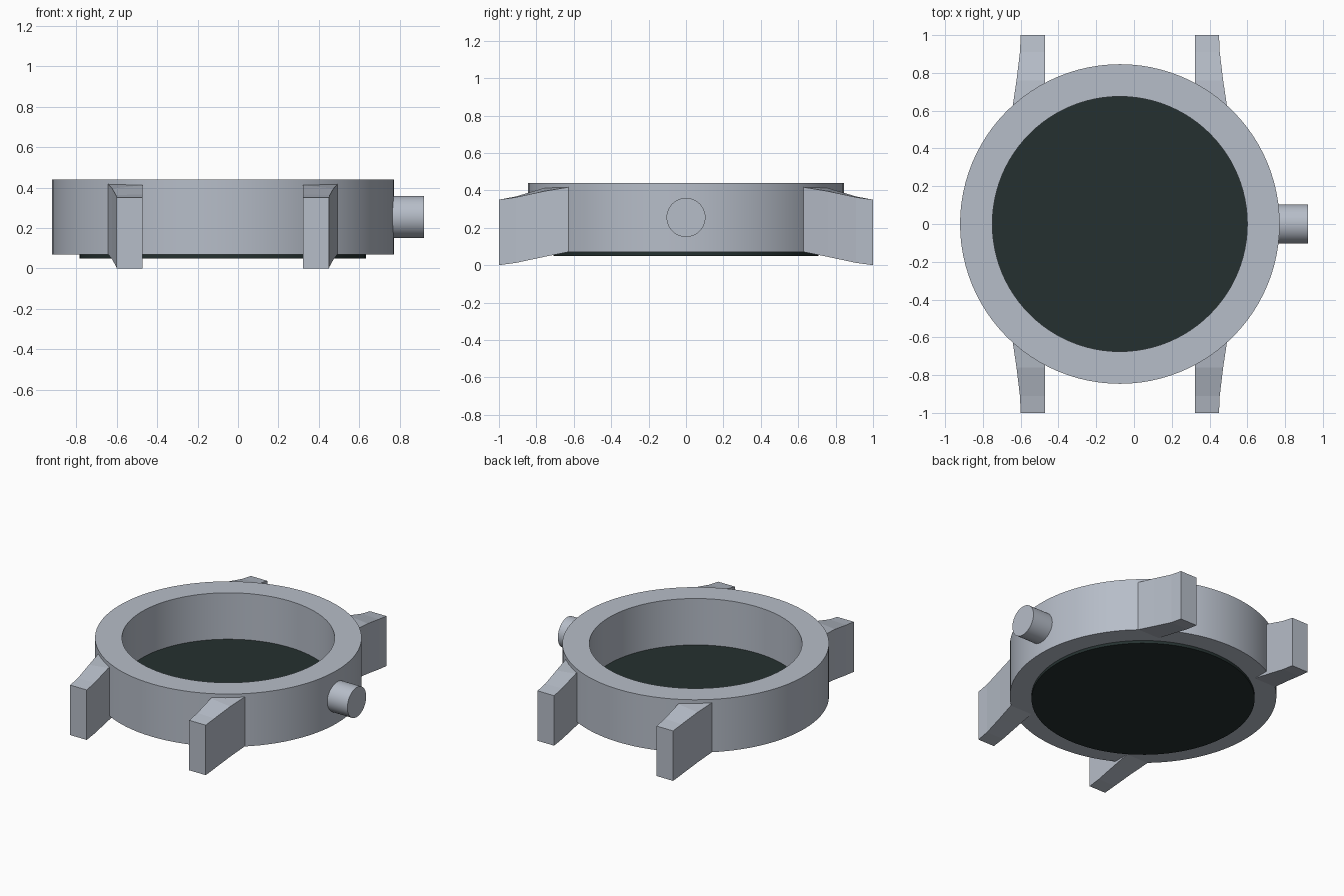
import bpy, bmesh, math
from mathutils import Matrix

cube = bpy.data.objects.get("Cube")
if cube:
    bpy.data.objects.remove(cube, do_unlink=True)

CENTRE_X = -0.075
SEGMENTS = 96


def material(name, colour, roughness):
    mat = bpy.data.materials.new(name)
    mat.use_nodes = True
    mat.diffuse_color = colour
    bsdf = next(n for n in mat.node_tree.nodes if n.type == 'BSDF_PRINCIPLED')
    bsdf.inputs["Base Color"].default_value = colour
    bsdf.inputs["Roughness"].default_value = roughness
    return mat


def finish(name, bm, mat, smooth=True):
    bmesh.ops.recalc_face_normals(bm, faces=bm.faces)
    mesh = bpy.data.meshes.new(name)
    bm.to_mesh(mesh)
    bm.free()
    mesh.materials.append(mat)
    obj = bpy.data.objects.new(name, mesh)
    bpy.context.collection.objects.link(obj)
    obj.location.x = CENTRE_X
    if smooth:
        bpy.ops.object.select_all(action='DESELECT')
        obj.select_set(True)
        bpy.context.view_layer.objects.active = obj
        bpy.ops.object.shade_smooth_by_angle(angle=math.radians(30))
    return obj


def cylinder(name, radius, depth, matrix, mat):
    bm = bmesh.new()
    bmesh.ops.create_cone(bm, cap_ends=True, segments=SEGMENTS, radius1=radius,
                          radius2=radius, depth=depth, matrix=matrix)
    return finish(name, bm, mat)


steel = material("brushed_steel", (0.47, 0.51, 0.58, 1), 0.5)
dark = material("dark_green_black", (0.018, 0.03, 0.029, 1), 0.5)

# Case: rectangular section revolved into an open ring
bm = bmesh.new()
section = [(0.675, 0.07), (0.846, 0.07), (0.846, 0.44), (0.675, 0.44)]
verts = [bm.verts.new((r, 0, z)) for r, z in section]
edges = [bm.edges.new((verts[i], verts[(i + 1) % 4])) for i in range(4)]
bmesh.ops.spin(bm, geom=verts + edges, cent=(0, 0, 0), axis=(0, 0, 1),
               angle=math.tau, steps=SEGMENTS, use_merge=True)
bmesh.ops.remove_doubles(bm, verts=bm.verts, dist=0.0001)
finish("case_ring", bm, steel)

# Back plate closing the ring
cylinder("back_plate", 0.708, 0.065, Matrix.Translation((0, 0, 0.0825)), dark)

# Crown on the left side of the case
cylinder("crown", 0.104, 0.195,
         Matrix.Translation((0.8975, 0, 0.255)) @ Matrix.Rotation(math.pi / 2, 4, 'Y'),
         steel)

# Strap lugs: lofted stations (y, outer x, outer top, inner top, bottom), mirrored to four
INNER_X = 0.397
stations = [
    (0.62, 0.568, 0.418, 0.418, 0.072),
    (0.76, 0.547, 0.395, 0.412, 0.044),
    (0.91, 0.529, 0.363, 0.367, 0.012),
    (1.00, 0.525, 0.350, 0.350, 0.000),
]
bm = bmesh.new()
loops = []
for y, x, top_out, top_in, bottom in stations:
    corners = [(INNER_X, bottom), (x, bottom), (x, top_out), (INNER_X, top_in)]
    loops.append([bm.verts.new((cx, y, cz)) for cx, cz in corners])
for a, b in zip(loops, loops[1:]):
    for i in range(4):
        j = (i + 1) % 4
        bm.faces.new((a[i], a[j], b[j], b[i]))
bm.faces.new(loops[0])
bm.faces.new(loops[-1])
lugs = finish("strap_lugs", bm, steel, smooth=False)
mirror = lugs.modifiers.new("four_corners", 'MIRROR')
mirror.use_axis = (True, True, False)
mirror.use_mirror_merge = False
